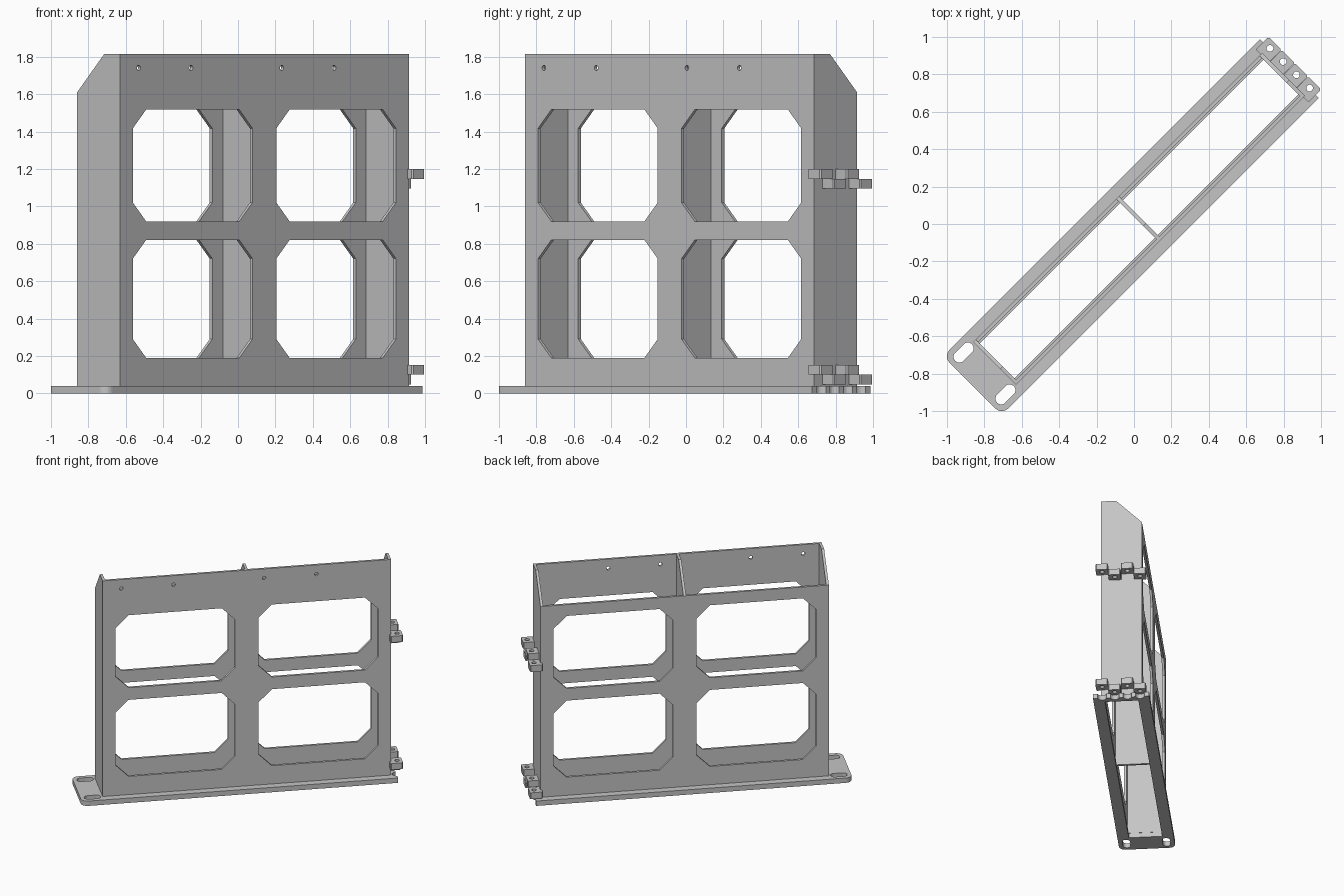
import bpy
import bmesh
from math import cos, sin, pi, radians
from mathutils import Matrix

cube = bpy.data.objects.get("Cube")
if cube:
    bpy.data.objects.remove(cube, do_unlink=True)

grey = bpy.data.materials.new("light grey")
grey.use_nodes = True
colour = (0.56, 0.56, 0.56, 1)
grey.diffuse_color = colour
grey.node_tree.nodes["Principled BSDF"].inputs["Base Color"].default_value = colour

# The frame runs diagonally; u is its length, v its depth
SPIN = Matrix.Rotation(radians(45), 4, 'Z')
FLAT = Matrix.Identity(4)
LONG = Matrix.Rotation(radians(90), 4, 'X')
CROSS = Matrix(((0, 0, 1, 0), (1, 0, 0, 0), (0, 1, 0, 0), (0, 0, 0, 1)))

U0, U1, MID = -1.054, 1.131, 0.038
V, THICK, BASE = 0.162, 0.02, 0.04
TALL, LOW = 1.815, 1.61


def arc(x, y, r, start, end, steps):
    return [(x + r * cos(radians(start + (end - start) * i / steps)),
             y + r * sin(radians(start + (end - start) * i / steps)))
            for i in range(steps + 1)]


def circle(x, y, r, steps=20):
    return arc(x, y, r, 0, 360, steps)[:-1]


def rect(x0, y0, x1, y1, c=0.0):
    """Rectangle, with corners cut by c."""
    if not c:
        return [(x0, y0), (x1, y0), (x1, y1), (x0, y1)]
    return [(x0 + c, y0), (x1 - c, y0), (x1, y0 + c), (x1, y1 - c),
            (x1 - c, y1), (x0 + c, y1), (x0, y1 - c), (x0, y0 + c)]


def slot(x, y, half, r):
    return arc(x + half, y, r, -90, 90, 10) + arc(x - half, y, r, 90, 270, 10)


def plate(name, loops, thick, plane, centre):
    """Solid plate from an outline and the loops cut out of it."""
    curve = bpy.data.curves.new(name, 'CURVE')
    curve.dimensions = '2D'
    curve.fill_mode = 'BOTH'
    curve.extrude = thick / 2
    for loop in loops:
        spline = curve.splines.new('POLY')
        spline.points.add(len(loop) - 1)
        for point, (x, y) in zip(spline.points, loop):
            point.co = (x, y, 0, 1)
        spline.use_cyclic_u = True
    helper = bpy.data.objects.new(name + " outline", curve)
    bpy.context.collection.objects.link(helper)
    graph = bpy.context.evaluated_depsgraph_get()
    mesh = bpy.data.meshes.new_from_object(helper.evaluated_get(graph))
    bpy.data.objects.remove(helper, do_unlink=True)
    bm = bmesh.new()
    bm.from_mesh(mesh)
    bmesh.ops.remove_doubles(bm, verts=bm.verts, dist=0.0001)
    bmesh.ops.transform(bm, matrix=SPIN @ Matrix.Translation(centre) @ plane, verts=bm.verts)
    bmesh.ops.recalc_face_normals(bm, faces=bm.faces)
    for face in bm.faces:
        face.smooth = False
    bm.to_mesh(mesh)
    bm.free()
    mesh.materials.clear()
    mesh.materials.append(grey)
    obj = bpy.data.objects.new(name, mesh)
    bpy.context.collection.objects.link(obj)
    return obj


# Base: open ring with a slotted tab and scalloped hinge end
HINGE_U = 1.178
hinge_v = [-0.15, -0.05, 0.05, 0.15]
end_u, side, tab_u, r = 1.174, 0.222, -1.222, 0.05
outline = [(end_u, -side)]
for v in hinge_v:
    outline += arc(HINGE_U, v, 0.035, 263, 97, 10)
outline += [(end_u, side)]
outline += arc(tab_u + r, side - r, r, 90, 180, 6)
outline += arc(tab_u + r, r - side, r, 180, 270, 6)
plate("base", [outline, rect(-1.036, -0.132, 1.112, 0.132),
               slot(-1.13, 0.158, 0.032, 0.031), slot(-1.13, -0.158, 0.032, 0.031)],
      BASE, FLAT, (0, 0, BASE / 2))

# Long walls with cut-corner windows; the front one is taller and drilled
windows = [rect(u0, z0, u0 + 0.905, z1, 0.1)
           for u0 in (MID - 0.995, MID + 0.09)
           for z0, z1 in ((0.19, 0.82), (0.92, 1.517))]
drills = [circle(u, 1.74, 0.014, 16) for u in (-0.913, -0.517, 0.169, 0.565)]
plate("front_wall", [rect(U0, BASE, U1, TALL)] + windows + drills,
      THICK, LONG, (0, -V + THICK / 2, 0))
plate("back_wall", [rect(U0, BASE, U1, LOW)] + windows,
      THICK, LONG, (0, V - THICK / 2, 0))

# End walls and divider, sloping down to the back wall
profile = [(-V, BASE), (V, BASE), (V, LOW), (-0.043, TALL), (-V, TALL)]
for name, u in (("tab_end_wall", U0 + THICK / 2), ("divider", MID),
                ("hinge_end_wall", U1 - THICK / 2)):
    plate(name, [profile], THICK, CROSS, (u, 0, 0))

# Hinge knuckles, stepped alternately high and low
for level, z in (("lower", 0.1), ("upper", 1.147)):
    for i, v in enumerate(hinge_v):
        height = 0.026 if i % 2 == 0 else -0.026
        plate(level + "_hinge_knuckle_" + str(i + 1),
              [rect(1.12, v - 0.049, 1.216, v + 0.049, 0.007),
               circle(HINGE_U, v, 0.018)],
              0.052, FLAT, (0, 0, z + height))
